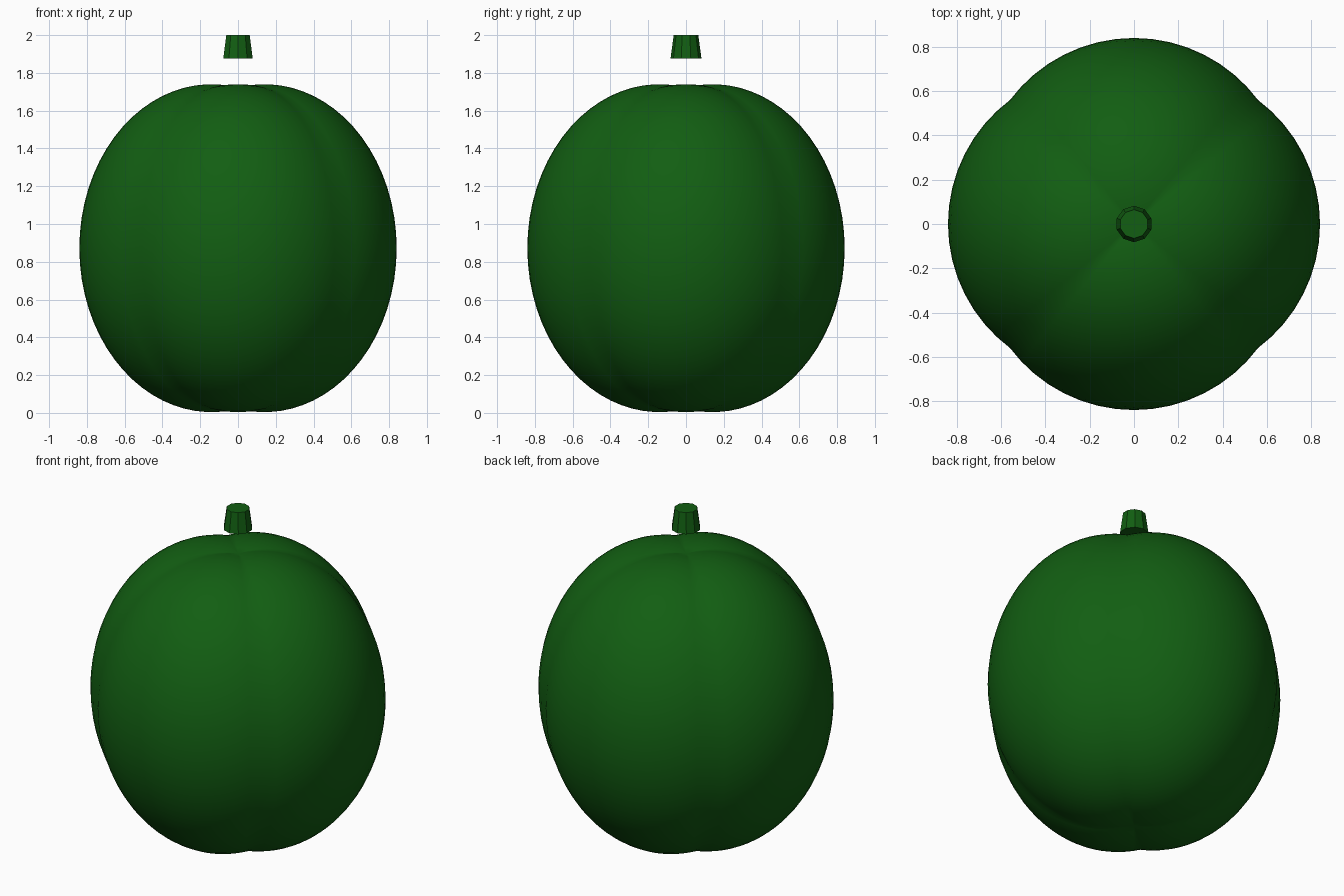
import bpy
import math

cube = bpy.data.objects.get("Cube")
if cube:
    bpy.data.objects.remove(cube, do_unlink=True)

# One deep green for body and stem
green = bpy.data.materials.new("deep green")
green.use_nodes = True
colour = (0.006, 0.112, 0.006, 1)
green.diffuse_color = colour
green.node_tree.nodes["Principled BSDF"].inputs["Base Color"].default_value = colour

LOBE_RADIUS = 0.70    # horizontal radius of each lobe
LOBE_OFFSET = 0.14    # distance of each lobe from the axis
HALF_HEIGHT = 0.868
CENTRE_Z = 0.872

# Gourd body: a sphere pushed out to the surface of four merged lobes
bpy.ops.mesh.primitive_uv_sphere_add(segments=64, ring_count=40, radius=1)
body = bpy.context.object
body.name = "gourd_body"
for v in body.data.vertices:
    d = v.co.normalized()
    along = LOBE_OFFSET * max(abs(d.x), abs(d.y))
    reach = along + math.sqrt(along ** 2 - LOBE_OFFSET ** 2 + LOBE_RADIUS ** 2)
    v.co = d * reach
    v.co.z = v.co.z * HALF_HEIGHT / LOBE_RADIUS + CENTRE_Z
body.data.materials.append(green)
bpy.ops.object.shade_smooth()

# Stem: a faceted, tapered plug floating just above the body
bpy.ops.mesh.primitive_cone_add(vertices=10, radius1=0.082, radius2=0.065,
                                depth=0.124, location=(0, 0, 1.938))
stem = bpy.context.object
stem.name = "stem"
stem.data.materials.append(green)
